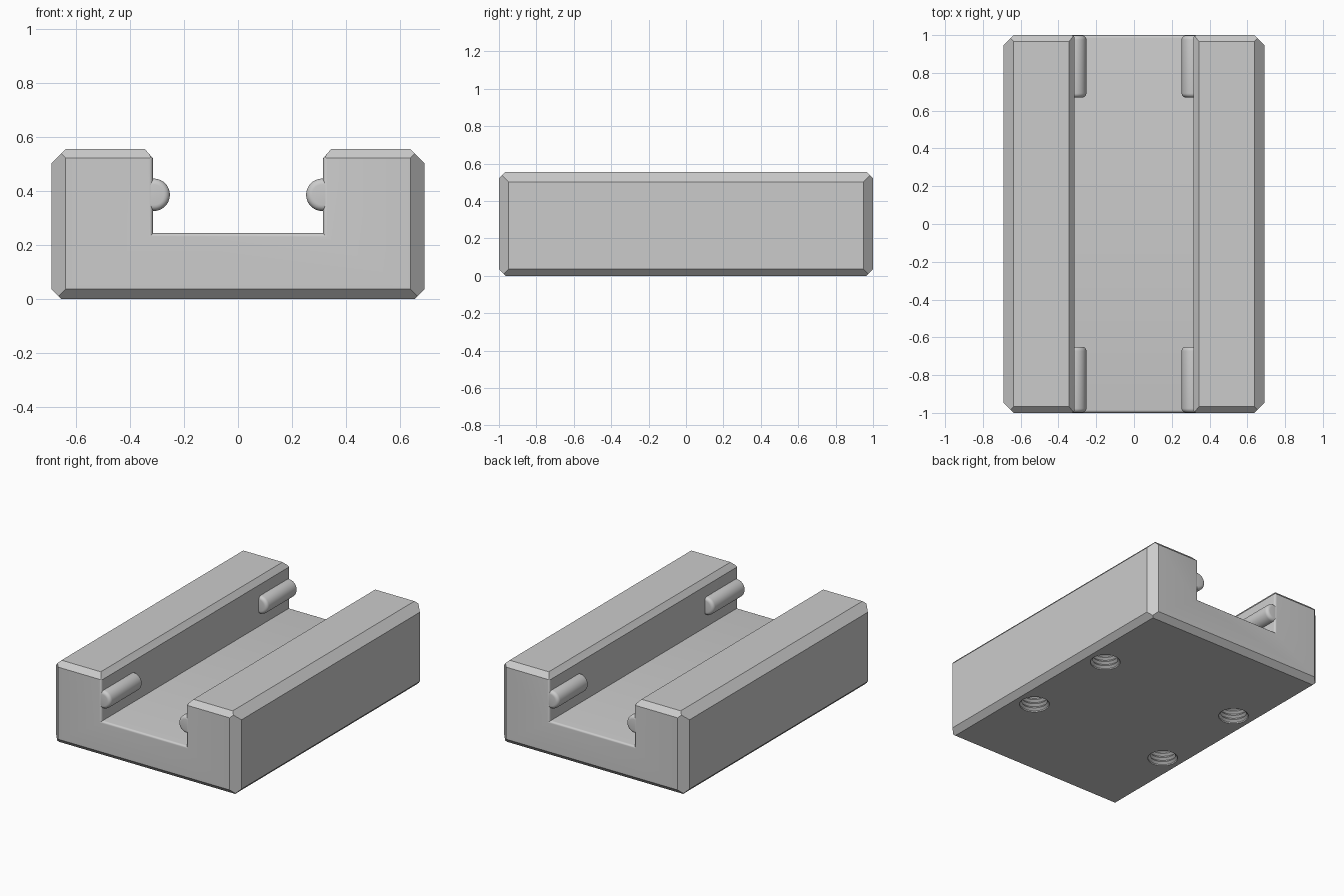
import bpy, bmesh, math
from mathutils import Vector

if "Cube" in bpy.data.objects:
    bpy.data.objects.remove(bpy.data.objects["Cube"], do_unlink=True)

HALF_W, HALF_L, HEIGHT = 0.69, 1.0, 0.555

grey = bpy.data.materials.new("plain grey")
grey.use_nodes = True
grey.diffuse_color = (0.6, 0.6, 0.6, 1)
grey.node_tree.nodes["Principled BSDF"].inputs["Base Color"].default_value = grey.diffuse_color


def make_object(name, bm):
    bmesh.ops.recalc_face_normals(bm, faces=bm.faces)
    mesh = bpy.data.meshes.new(name)
    bm.to_mesh(mesh)
    bm.free()
    mesh.materials.append(grey)
    obj = bpy.data.objects.new(name, mesh)
    bpy.context.collection.objects.link(obj)
    return obj


def loft(name, rings):
    """Skin a row of equal closed rings and cap both ends."""
    bm = bmesh.new()
    loops = [[bm.verts.new(p) for p in ring] for ring in rings]
    n = len(loops[0])
    for a, b in zip(loops, loops[1:]):
        for i in range(n):
            j = (i + 1) % n
            bm.faces.new((a[i], a[j], b[j], b[i]))
    bm.faces.new(loops[0][::-1])
    bm.faces.new(loops[-1])
    return make_object(name, bm)


def activate(obj):
    bpy.ops.object.select_all(action='DESELECT')
    obj.select_set(True)
    bpy.context.view_layer.objects.active = obj


def smooth(obj, angle=35):
    activate(obj)
    bpy.ops.object.shade_smooth_by_angle(angle=math.radians(angle))


def carve(target, cutter):
    mod = target.modifiers.new("cut", 'BOOLEAN')
    mod.operation, mod.solver, mod.object = 'DIFFERENCE', 'EXACT', cutter
    activate(target)
    bpy.ops.object.modifier_apply(modifier=mod.name)
    bpy.data.objects.remove(cutter, do_unlink=True)


# Block with every outer edge planed off
bm = bmesh.new()
bmesh.ops.create_cube(bm, size=1)
for v in bm.verts:
    v.co = (v.co.x * 2 * HALF_W, v.co.y * 2 * HALF_L, (v.co.z + 0.5) * HEIGHT)


def plane_off(normal, offset):
    n = Vector(normal)
    cut = bmesh.ops.bisect_plane(
        bm, geom=bm.verts[:] + bm.edges[:] + bm.faces[:],
        plane_co=n * offset / n.length_squared, plane_no=n, clear_outer=True)
    edges = [e for e in cut["geom_cut"] if isinstance(e, bmesh.types.BMEdge)]
    bmesh.ops.contextual_create(bm, geom=edges)


for s in (-1, 1):
    plane_off((s, 0, 1), HALF_W + HEIGHT - 0.053)
    plane_off((0, s, 1), HALF_L + HEIGHT - 0.034)
    plane_off((s, 0, -1), HALF_W - 0.036)
    plane_off((0, s, -1), HALF_L - 0.036)
    for t in (-1, 1):
        plane_off((s, t, 0), HALF_W + HALF_L - 0.052)
body = make_object("channel_body", bm)

# Channel: bevelled upper lips, rounded edges where it leaves each end
ROUND = 0.015


def channel_ring(y, d):
    half = [(0.315 + d, 0.243 - d), (0.315 + d, 0.52), (0.405 + d, 0.625)]
    outline = half + [(-x, z) for x, z in reversed(half)]
    return [(x, y, z) for x, z in outline]


steps = [(HALF_L - ROUND + ROUND * math.sin(a), ROUND * (1 - math.cos(a)))
         for a in (i * math.pi / 10 for i in range(6))]
steps.append((HALF_L + 0.05, ROUND))
sections = [(-y, d) for y, d in reversed(steps)] + steps
carve(body, loft("channel_cutter", [channel_ring(y, d) for y, d in sections]))

# Four threaded screw holes underneath
PITCH, TURNS, SIDES = 0.03, 8, 32


def hole_ring(x, y, r, z):
    return [(x + r * math.cos(2 * math.pi * i / SIDES),
             y + r * math.sin(2 * math.pi * i / SIDES), z) for i in range(SIDES)]


thread = [(0.094, -0.03)]
for k in range(TURNS):
    thread += [(0.094, k * PITCH + 0.008), (0.078, k * PITCH + 0.02)]
thread.append((0.078, TURNS * PITCH + 0.02))
for x in (-0.525, 0.525):
    for y in (-0.345, 0.345):
        carve(body, loft("hole_cutter", [hole_ring(x, y, r, z) for r, z in thread]))
smooth(body, 30)

# Retaining ribs along the channel walls, with softened ends
RIB_R, SOFT = 0.06, 0.022


def rib(name, x, y0, y1):
    prof = [(y0 + SOFT * (1 - math.cos(a)), RIB_R - SOFT * (1 - math.sin(a)))
            for a in (i * math.pi / 10 for i in range(6))]
    prof += [(y0 + y1 - y, r) for y, r in reversed(prof)]
    rings = [[(x + r * math.cos(t), y, 0.385 + r * math.sin(t))
              for t in (2 * math.pi * i / 40 for i in range(40))] for y, r in prof]
    smooth(loft(name, rings))


for side, x in (("right", -0.312), ("left", 0.312)):
    rib("front_rib_" + side, x, -0.998, -0.65)
    rib("back_rib_" + side, x, 0.67, 0.998)
